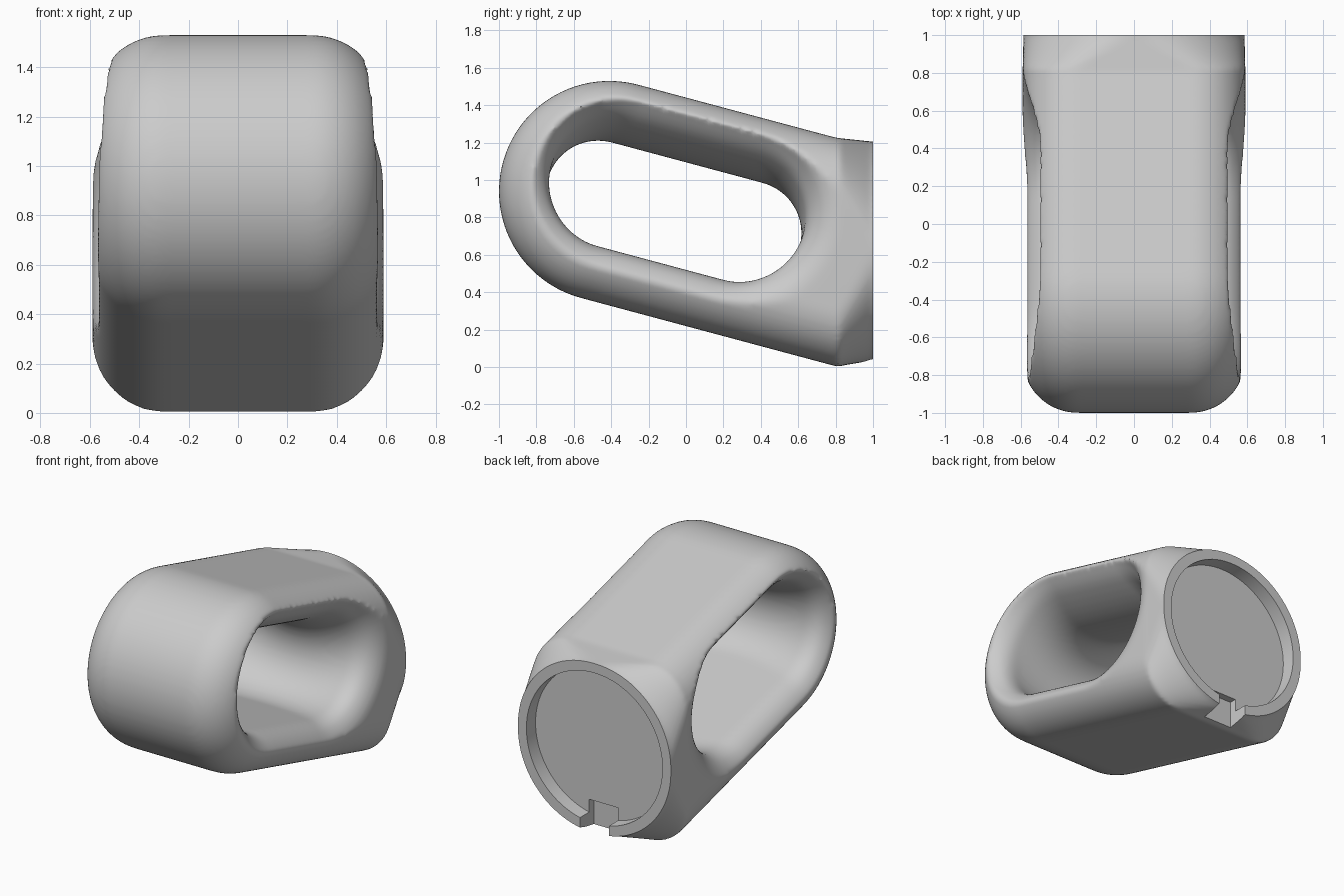
import bpy, bmesh, math
from math import sin, cos, pi, sqrt
from mathutils import Vector

if "Cube" in bpy.data.objects:
    bpy.data.objects.remove(bpy.data.objects["Cube"])

TILT = math.radians(15)
FRONT_Y, FRONT_Z = -0.41, 0.94      # centre of the rounded front end
HALF_W, OUTER_R, FILLET = 0.59, 0.59, 0.29
NECK_Y, MOUNT_Z, MOUNT_R = 0.82, 0.62, 0.585

grey = bpy.data.materials.new("plain grey")
grey.use_nodes = True
grey.diffuse_color = (0.6, 0.6, 0.6, 1)
grey.node_tree.nodes["Principled BSDF"].inputs["Base Color"].default_value = (0.6, 0.6, 0.6, 1)


def local(x, u, v):
    """Point given along (u) and across (v) the tilted handle axis."""
    return Vector((x, FRONT_Y + u * cos(TILT) + v * sin(TILT),
                   FRONT_Z - u * sin(TILT) + v * cos(TILT)))


def loft(name, rings):
    """Closed skin through rings that have equal point counts."""
    bm = bmesh.new()
    loops = [[bm.verts.new(p) for p in ring] for ring in rings]
    n = len(loops[0])
    for a, b in zip(loops, loops[1:]):
        for i in range(n):
            j = (i + 1) % n
            bm.faces.new((a[i], a[j], b[j], b[i]))
    bm.faces.new(loops[0])
    bm.faces.new(loops[-1])
    bmesh.ops.recalc_face_normals(bm, faces=bm.faces)
    mesh = bpy.data.meshes.new(name)
    bm.to_mesh(mesh)
    bm.free()
    obj = bpy.data.objects.new(name, mesh)
    bpy.context.collection.objects.link(obj)
    mesh.materials.append(grey)
    return obj


def apply(obj, kind, **settings):
    mod = obj.modifiers.new("step", kind)
    for key, value in settings.items():
        setattr(mod, key, value)
    bpy.ops.object.select_all(action='DESELECT')
    bpy.context.view_layer.objects.active = obj
    obj.select_set(True)
    bpy.ops.object.modifier_apply(modifier=mod.name)


def combine(obj, tool, operation):
    tool.hide_render = True
    apply(obj, 'BOOLEAN', operation=operation, object=tool, solver='EXACT')
    bpy.data.objects.remove(tool)


# Handle block: tilted profile with fully rounded side edges
def block_ring(x):
    d = max(0, abs(x) - (HALF_W - FILLET))
    r = OUTER_R - FILLET + sqrt(max(0, FILLET ** 2 - d * d))
    ring = [local(x, r * cos(a), r * sin(a))
            for a in (pi / 2 + pi * i / 48 for i in range(49))]
    for v in (-r, r):
        ring.append(local(x, (NECK_Y - FRONT_Y - v * sin(TILT)) / cos(TILT), v))
    return ring


half = [HALF_W - FILLET + FILLET * sin(pi / 2 * i / 14) for i in range(15)]
handle = loft("handle_body", [block_ring(x) for x in [-x for x in reversed(half)] + half])


# Neck: rounded rectangle blending into the round mount
def neck_ring(y, w, h, r, z):
    ring = []
    for q, (sx, sz) in enumerate(((1, 1), (-1, 1), (-1, -1), (1, -1))):
        for i in range(17):
            a = pi / 2 * (q + i / 16)
            ring.append(Vector((sx * (w - r) + r * cos(a), y,
                                z + sz * (h - r) + r * sin(a))))
    return ring


R = MOUNT_R
neck = loft("neck", [neck_ring(NECK_Y - 0.02, 0.587, 0.607, 0.29, 0.618),
                     neck_ring(NECK_Y, 0.589, 0.609, 0.29, 0.615),
                     neck_ring(1.0, R, R, R - 0.001, MOUNT_Z),
                     neck_ring(1.1, R, R, R - 0.001, MOUNT_Z)])
combine(handle, neck, 'UNION')


# Grip opening: slot with soft edges whose upper wall arches up to both sides
def hole_ring(x):
    ax = abs(x)
    edge = 0.19
    d = min(edge, max(0, ax - 0.4))
    grow = edge - sqrt(edge ** 2 - d * d)
    top = 0.255 + 0.9 * min(ax, 0.5) ** 2
    bottom = -0.30
    mid, r = (top + bottom) / 2, (top - bottom) / 2
    u0, u1 = -0.335 + r, 1.06 - r
    ring = []
    for centre, start in ((u0, pi / 2), (u1, -pi / 2)):
        for i in range(33):
            a = start + pi * i / 32
            ring.append(local(x, centre + (r + grow) * cos(a), mid + (r + grow) * sin(a)))
    return ring


steps = [0.05 * i for i in range(1, 9)] + [0.4 + 0.19 * sin(pi / 2 * i / 10) for i in range(1, 11)] + [0.65]
hole = loft("grip_cutter", [hole_ring(x) for x in [-x for x in reversed(steps)] + [0] + steps])
combine(handle, hole, 'DIFFERENCE')

# Soften the crest between the outer rounding and the opening
apply(handle, 'REMESH', mode='VOXEL', voxel_size=0.016, use_smooth_shade=True)
apply(handle, 'SMOOTH', factor=0.5, iterations=8)


# Mount: flat end, round recess and key slot
def box(name, x, y0, y1, z0, z1):
    return loft(name, [[Vector((sx * x, y, z)) for sx, z in
                        ((-1, z0), (1, z0), (1, z1), (-1, z1))] for y in (y0, y1)])


def disc(y, r):
    return [Vector((r * cos(2 * pi * i / 96), y, MOUNT_Z + r * sin(2 * pi * i / 96)))
            for i in range(96)]


combine(handle, box("end_cutter", 1, 1.0, 1.3, -0.5, 2), 'DIFFERENCE')
combine(handle, loft("recess_cutter", [disc(0.9, 0.52), disc(1.2, 0.52)]), 'DIFFERENCE')
combine(handle, box("slot_cutter", 0.11, 0.85, 1.2, -0.3, 0.2), 'DIFFERENCE')

bpy.ops.object.select_all(action='DESELECT')
handle.select_set(True)
bpy.context.view_layer.objects.active = handle
bpy.ops.object.shade_smooth_by_angle(angle=math.radians(50))
handle.data.materials.clear()
handle.data.materials.append(grey)
